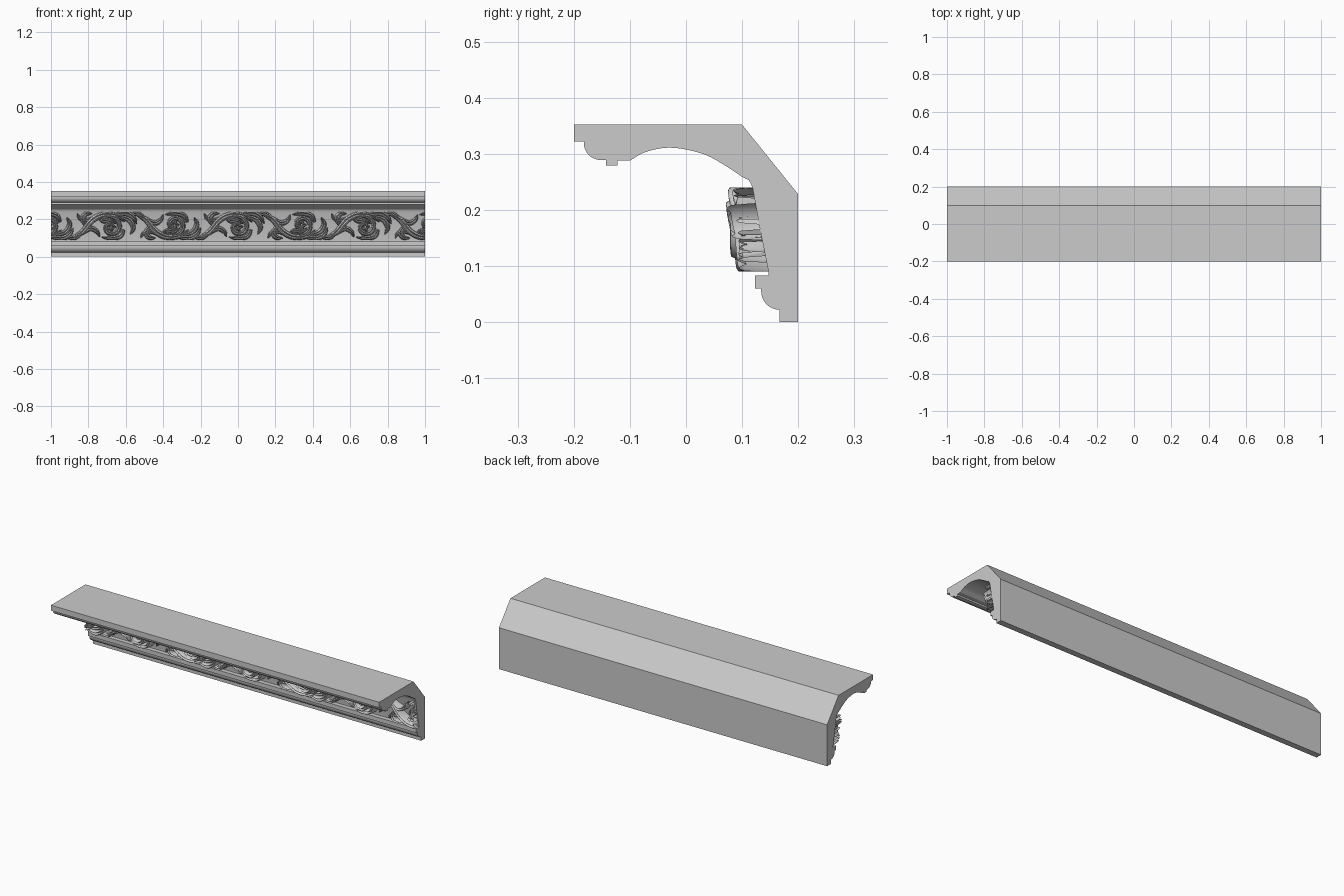
import bpy, bmesh, math
from mathutils import Vector

if "Cube" in bpy.data.objects:
    bpy.data.objects.remove(bpy.data.objects["Cube"])

MID, HALF, PITCH = 0.165, 0.075, 0.34      # frieze centre height, half height, scroll spacing


def arc(cx, cz, rx, rz, a0, a1, n):
    return [(cx + rx * math.cos(math.radians(a0 + (a1 - a0) * i / n)),
             cz + rz * math.sin(math.radians(a0 + (a1 - a0) * i / n))) for i in range(n + 1)]


def finish(bm, name, angle):
    me = bpy.data.meshes.new(name)
    bm.to_mesh(me)
    bm.free()
    ob = bpy.data.objects.new(name, me)
    bpy.context.collection.objects.link(ob)
    bpy.context.view_layer.objects.active = ob
    ob.select_set(True)
    bpy.ops.object.shade_smooth_by_angle(angle=math.radians(angle))
    ob.select_set(False)
    return ob


def spline(pts, n):
    """Smooth path through the given points, n samples."""
    p = [Vector(q) for q in pts]
    p = [2 * p[0] - p[1]] + p + [2 * p[-1] - p[-2]]
    out = []
    for i in range(n + 1):
        t = i / n * (len(p) - 3)
        k = min(int(t), len(p) - 4)
        f = t - k
        a, b, c, d = p[k:k + 4]
        out.append(0.5 * (2 * b + (c - a) * f + (2 * a - 5 * b + 4 * c - d) * f * f
                          + (3 * b - a - 3 * c + d) * f ** 3))
    return out


# Cornice body: one profile (y, z) swept along x
profile = [(-.2, .352), (.1, .352), (.2, .228), (.2, 0), (.167, 0), (.167, .022)]
profile += arc(.167, .055, .033, .033, 270, 180, 8)
profile += [(.134, .06), (.123, .06), (.123, .083), (.147, .083), (.147, .09),
            (.132, .165), (.119, .238), (.116, .246), (.112, .253)]
profile += spline([(.1, .259), (.07, .279), (.03, .3), (-.025, .311), (-.07, .304), (-.1, .288)], 24)
profile += [(-.122, .288), (-.122, .279), (-.143, .279), (-.143, .289), (-.152, .289)]
profile += arc(-.152, .319, .03, .03, 270, 180, 8) + [(-.182, .322), (-.2, .322)]
bm = bmesh.new()
face = bm.faces.new([bm.verts.new((-1, y, z)) for y, z in profile])
ext = bmesh.ops.extrude_face_region(bm, geom=[face])
bmesh.ops.translate(bm, vec=(2, 0, 0), verts=[v for v in ext['geom'] if isinstance(v, bmesh.types.BMVert)])
bmesh.ops.recalc_face_normals(bm, faces=bm.faces)
finish(bm, "cornice_body", 30)


# Carved frieze: lens-shaped strips swept over the sloping ground
def on_ground(x, v, h):
    z = MID + max(-HALF, min(HALF, v))
    k = (z - 0.09) / 0.15
    back, front = 0.149 - 0.03 * k, 0.081 - 0.014 * k
    return (x, back + (front - back) * h, z)


def strip(bm, pts, width, height, ox, flip, n=24, groove=0.0, tip=0.1):
    path = spline(pts, n)
    rows, sec = [], 10
    for i, p in enumerate(path):
        t = i / n
        d = (path[min(i + 1, n)] - path[max(i - 1, 0)]).normalized()
        side = Vector((-d.y, d.x))
        w = width * max(tip, math.sin(math.pi * min(1, 0.12 + 0.88 * t)) ** 0.6)
        row = []
        for j in range(sec + 1):
            s = -1 + 2 * j / sec
            q = p + side * (w * s)
            h = height * (0.72 + 0.28 * math.sin(math.pi * t))
            h *= max(0, 1 - s ** 4) ** 0.5 * (1 - groove * math.exp(-(s / 0.25) ** 2))
            row.append(bm.verts.new(on_ground(ox + q.x, flip * q.y, h)))
        rows.append(row)
    for a, b in zip(rows, rows[1:]):
        for j in range(sec):
            f = (a[j], a[j + 1], b[j + 1], b[j])
            bm.faces.new(f if flip > 0 else f[::-1])


def spiral(cx, cz, r0, r1, a0, turns, n=14):
    return [(cx + (r0 + (r1 - r0) * i / n) * math.cos(a0 + 2 * math.pi * turns * i / n),
             cz + (r0 + (r1 - r0) * i / n) * math.sin(a0 + 2 * math.pi * turns * i / n)) for i in range(n + 1)]


# Leaves of one scroll: path points, half width, relief height
leaves = [
    ([(-.2, -.062), (-.15, -.03), (-.1, .03), (-.04, .06), (.03, .055), (.075, .02)], .017, .85),
    ([(-.16, -.045), (-.11, -.015), (-.075, -.03), (-.06, -.06)], .014, .8),
    ([(-.13, .0), (-.15, .035), (-.135, .062), (-.1, .066)], .015, .8),
    ([(-.09, .045), (-.13, .03), (-.165, .04), (-.18, .066)], .012, .7),
    ([(.02, .06), (.08, .066), (.12, .045), (.14, .01)], .015, .9),
    ([(.05, .05), (.1, .03), (.12, -.01), (.105, -.045)], .015, .8),
    ([(.09, .055), (.14, .065), (.17, .05), (.185, .025)], .012, .75),
    ([(.07, -.02), (.05, -.055), (.0, -.066), (-.05, -.06)], .014, .8),
    ([(-.06, .035), (-.035, .025), (-.0, .03), (.03, .01)], .013, .75),
]

bm = bmesh.new()
for i in range(-4, 5):
    ox, flip = i * PITCH, 1 if i % 2 == 0 else -1
    strip(bm, spiral(0, -.005, .062, .01, math.radians(150), -1.35), .0135, 1.0, ox, flip, 48, .15)
    for pts, w, h in leaves:
        strip(bm, pts, w, h, ox, flip, 20, .3)
    # rosette of petals at the eye of the scroll
    for k in range(5):
        a = 2 * math.pi * k / 5
        c, s = math.cos(a), math.sin(a)
        strip(bm, [(.004 * c, -.005 + .004 * s), (.014 * c, -.005 + .014 * s),
                   (.027 * c, -.005 + .027 * s)], .01, .85, ox, flip, 8, .2, .3)

# trim the carving flush with both ends and cap it
for sx in (-1, 1):
    r = bmesh.ops.bisect_plane(bm, geom=bm.verts[:] + bm.edges[:] + bm.faces[:], dist=1e-6,
                               plane_co=(sx, 0, 0), plane_no=(sx, 0, 0), clear_outer=True)
finish(bm, "scroll_carving", 50)
